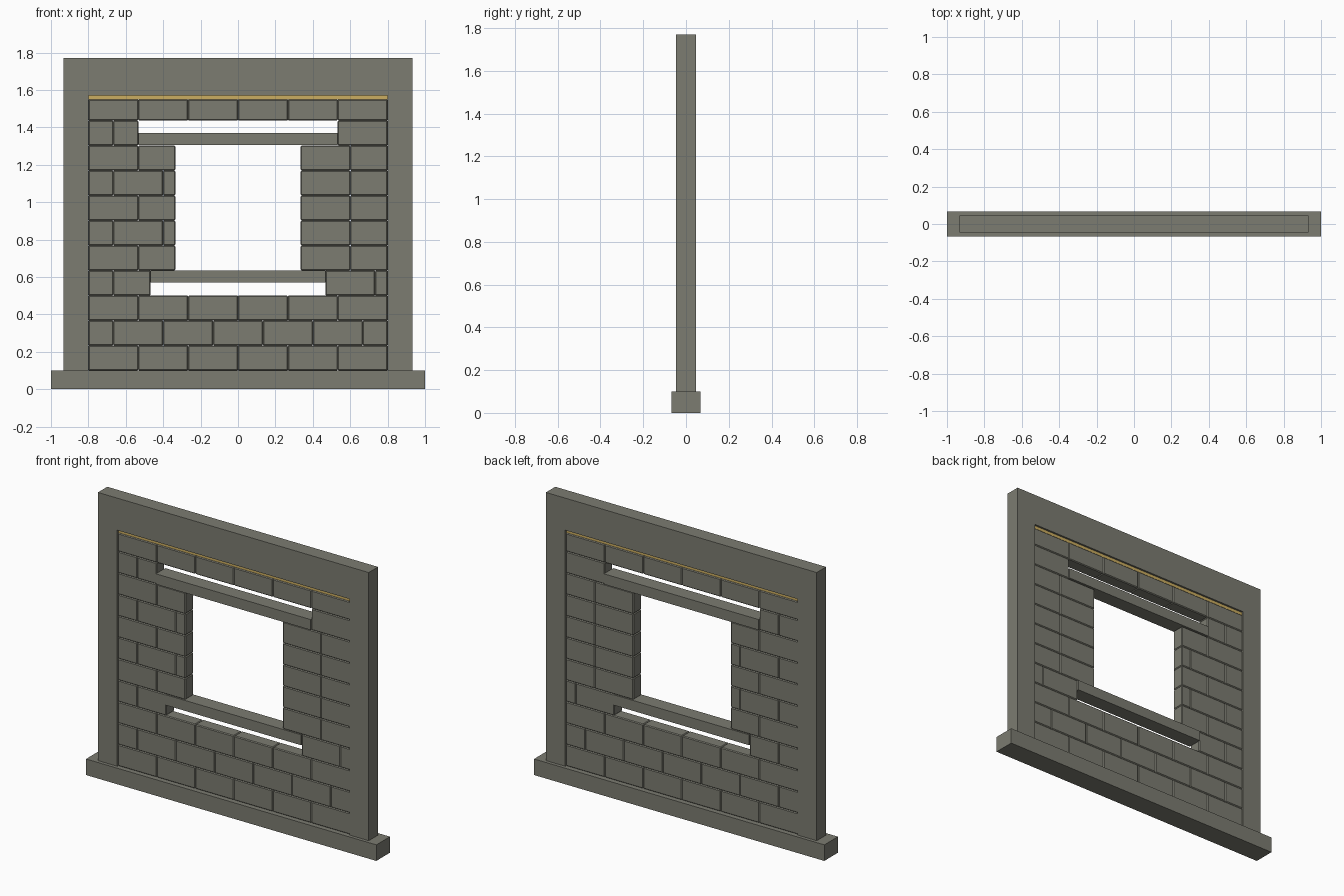
import bpy
import bmesh
from mathutils import Matrix, Vector

cube = bpy.data.objects.get("Cube")
if cube:
    bpy.data.objects.remove(cube)


def make_material(name, rgb):
    m = bpy.data.materials.new(name)
    m.use_nodes = True
    m.diffuse_color = (*rgb, 1)
    m.node_tree.nodes["Principled BSDF"].inputs["Base Color"].default_value = (*rgb, 1)
    return m


stone = make_material("grey stone", (0.2, 0.2, 0.165))
gold = make_material("pale gold", (0.6, 0.42, 0.12))


def box(name, x0, x1, z0, z1, depth, mat=stone, bevel=0.0):
    """Box spanning x0..x1 and z0..z1, centred on y with the given half depth."""
    bm = bmesh.new()
    size = Vector((x1 - x0, 2 * depth, z1 - z0))
    centre = Vector(((x0 + x1) / 2, 0, (z0 + z1) / 2))
    bmesh.ops.create_cube(bm, size=1, matrix=Matrix.Translation(centre) @ Matrix.Diagonal((*size, 1)))
    mesh = bpy.data.meshes.new(name)
    bm.to_mesh(mesh)
    bm.free()
    mesh.materials.append(mat)
    ob = bpy.data.objects.new(name, mesh)
    bpy.context.collection.objects.link(ob)
    if bevel:
        mod = ob.modifiers.new("worn edges", "BEVEL")
        mod.width = bevel
        mod.segments = 1
    return ob


# Frame
box("base_plinth", -1, 1, 0, 0.1, 0.067)
box("top_beam", -0.933, 0.933, 1.57, 1.77, 0.046)
box("right_post", -0.933, -0.8, 0.1, 1.57, 0.046)
box("left_post", 0.8, 0.933, 0.1, 1.57, 0.046)
box("gold_strip", -0.8, 0.8, 1.55, 1.57, 0.034, gold)

# Window sill and lintel
box("window_sill", -0.467, 0.467, 0.57, 0.635, 0.046)
box("window_lintel", -0.533, 0.533, 1.305, 1.37, 0.046)

# Brick courses: each run lists the joint positions along x
full = [-0.8, -0.533, -0.267, 0, 0.267, 0.533, 0.8]
offset = [-0.8, -0.667, -0.4, -0.133, 0.133, 0.4, 0.667, 0.8]
wide = [-0.8, -0.533, -0.335]
narrow = [-0.8, -0.667, -0.4, -0.335]
jamb = [0.335, 0.6, 0.8]
courses = [
    [full], [offset], [full],
    [[-0.8, -0.667, -0.467], [0.467, 0.733, 0.8]],
    [wide, jamb], [narrow, jamb], [wide, jamb], [narrow, jamb], [wide, jamb],
    [[-0.8, -0.667, -0.533], [0.533, 0.8]],
    [full],
]
height = 1.47 / len(courses)
for row, runs in enumerate(courses):
    z0 = 0.1 + row * height
    z1 = min(z0 + height, 1.55)
    for run in runs:
        for x0, x1 in zip(run, run[1:]):
            box("brick", x0, x1, z0, z1, 0.04, bevel=0.005)
